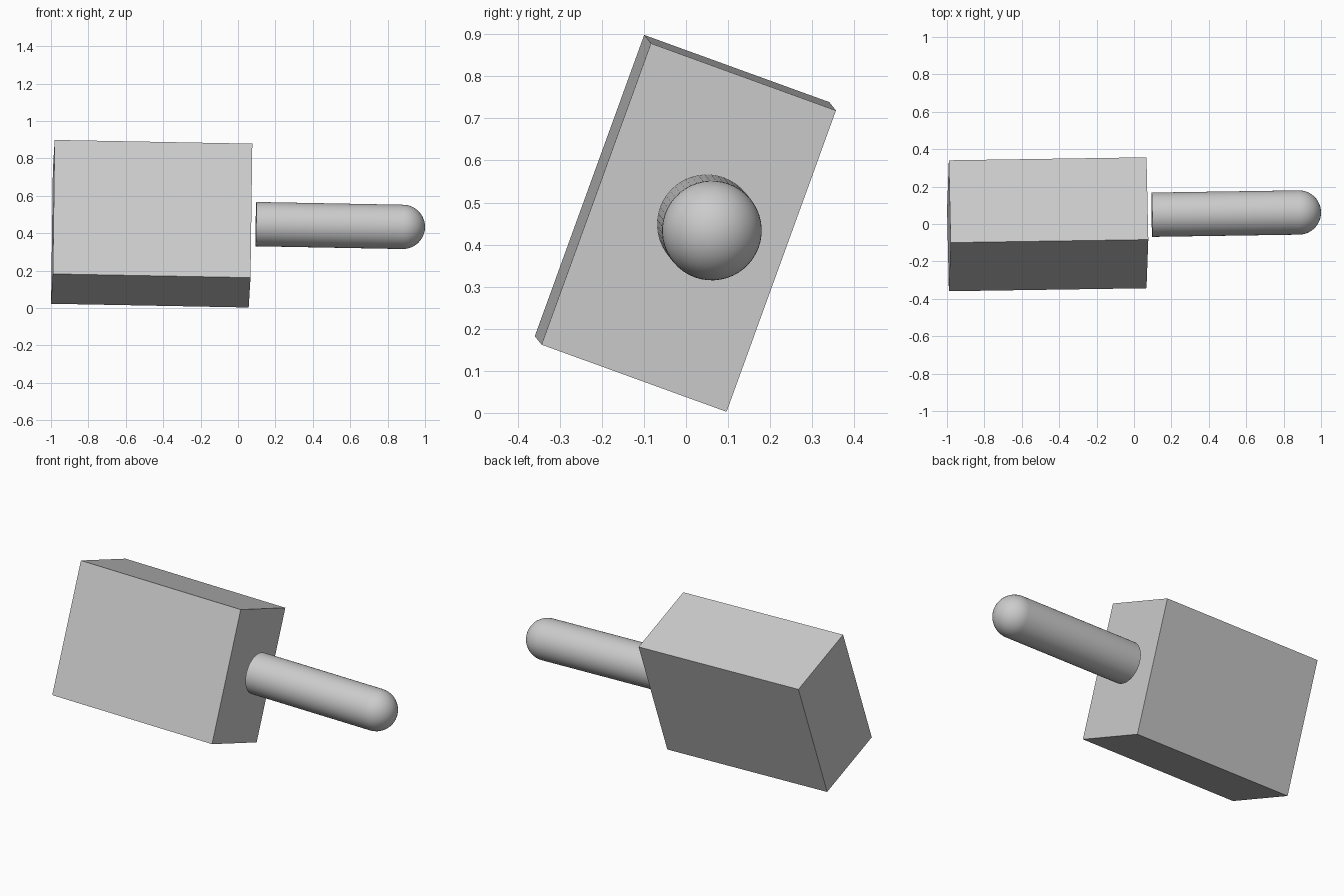
import bpy, bmesh, math
from mathutils import Vector, Matrix

cube = bpy.data.objects.get("Cube")
if cube:
    bpy.data.objects.remove(cube, do_unlink=True)

# Single grey material
grey = bpy.data.materials.new("plain grey")
grey.use_nodes = True
grey.diffuse_color = (0.6, 0.6, 0.6, 1)
grey.node_tree.nodes["Principled BSDF"].inputs["Base Color"].default_value = grey.diffuse_color

# Shared tilt: x runs along the length, z along the height
along = Vector((1.057, 0.016, -0.02)).normalized()
up = Vector((0.0096, 0.26, 0.716))
up = (up - along * up.dot(along)).normalized()
tilt = Matrix((along, up.cross(along), up)).transposed().to_4x4()


def add_part(name, bm, place):
    bmesh.ops.recalc_face_normals(bm, faces=bm.faces)
    mesh = bpy.data.meshes.new(name)
    bm.to_mesh(mesh)
    bm.free()
    mesh.materials.append(grey)
    obj = bpy.data.objects.new(name, mesh)
    obj.matrix_world = Matrix.Translation(place) @ tilt
    bpy.context.collection.objects.link(obj)
    return obj


# Rectangular block
bm = bmesh.new()
bmesh.ops.create_cube(bm, size=1)
bmesh.ops.scale(bm, vec=(1.057, 0.468, 0.762), verts=bm.verts)
add_part("block", bm, (-0.4615, -0.0015, 0.4505))

# Round-ended rod, turned from a half profile; origin at the dome centre
radius, length, steps = 0.1185, 0.786, 12
profile = [(-length, 0), (-length, radius)]
for i in range(steps + 1):
    a = math.pi / 2 * i / steps
    profile.append((radius * math.sin(a), radius * math.cos(a)))
bm = bmesh.new()
verts = [bm.verts.new((x, 0, r)) for x, r in profile]
edges = [bm.edges.new(pair) for pair in zip(verts, verts[1:])]
bmesh.ops.spin(bm, geom=verts + edges, cent=(0, 0, 0), axis=(1, 0, 0),
               angle=math.tau, steps=48, use_merge=True)
bmesh.ops.remove_doubles(bm, verts=bm.verts, dist=0.0001)
rod = add_part("round_ended_rod", bm, (0.8815, 0.0615, 0.4335))

# Smooth the rod, keeping its flat end sharp
bpy.ops.object.select_all(action="DESELECT")
rod.select_set(True)
bpy.context.view_layer.objects.active = rod
bpy.ops.object.shade_smooth_by_angle(angle=math.radians(40))
